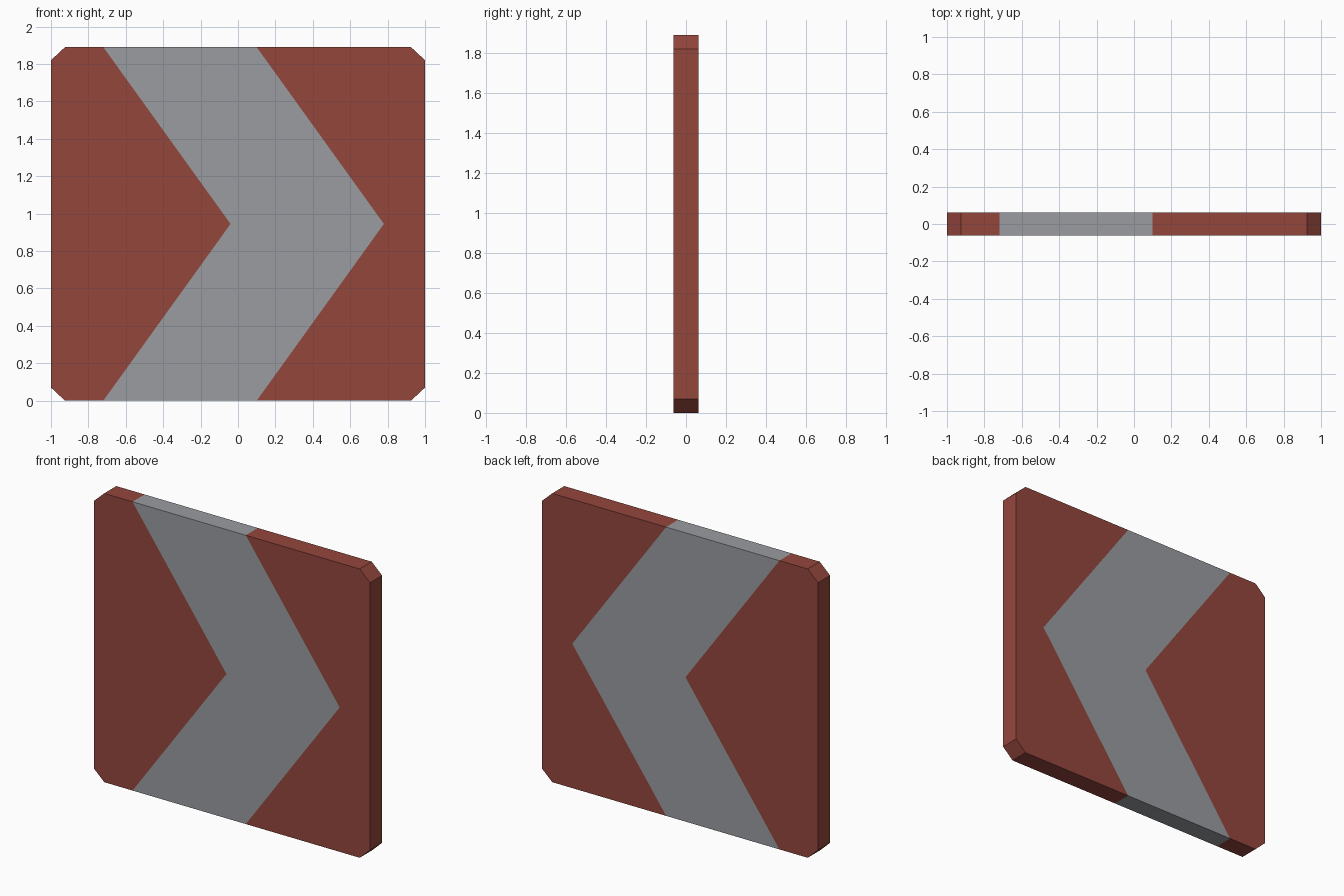
import bpy
import bmesh

if "Cube" in bpy.data.objects:
    bpy.data.objects.remove(bpy.data.objects["Cube"])

H, MID, HALF = 1.89, 0.945, 0.0625   # height, mid height, half thickness
CX, CZ = 0.075, 0.07                 # corner cuts


def material(name, rgb):
    m = bpy.data.materials.new(name)
    m.diffuse_color = (*rgb, 1.0)
    m.use_nodes = True
    m.node_tree.nodes["Principled BSDF"].inputs["Base Color"].default_value = m.diffuse_color
    return m


# Half-plate outlines, left and right of the chevron, and the chevron itself
left = [(-0.72, 0), (-0.04, MID), (-0.72, H), (-1 + CX, H),
        (-1, H - CZ), (-1, CZ), (-1 + CX, 0)]
right = [(0.10, 0), (1 - CX, 0), (1, CZ), (1, H - CZ),
         (1 - CX, H), (0.10, H), (0.78, MID)]
chevron = [left[0], right[0], right[6], right[5], left[2], left[1]]

bm = bmesh.new()
cache = {}


def vert(p, y):
    key = (*p, y)
    if key not in cache:
        cache[key] = bm.verts.new((p[0], y, p[1]))
    return cache[key]


# Front and back faces, plus rim faces wherever an edge is not shared
regions = [(left, 0), (right, 0), (chevron, 1)]
edges = [(a, b) for pts, _ in regions for a, b in zip(pts, pts[1:] + pts[:1])]
for pts, mat in regions:
    bm.faces.new([vert(p, -HALF) for p in pts]).material_index = mat
    bm.faces.new([vert(p, HALF) for p in reversed(pts)]).material_index = mat
    for a, b in zip(pts, pts[1:] + pts[:1]):
        if (b, a) not in edges:
            rim = [vert(b, -HALF), vert(a, -HALF), vert(a, HALF), vert(b, HALF)]
            bm.faces.new(rim).material_index = mat
bmesh.ops.recalc_face_normals(bm, faces=bm.faces[:])

# Sign plate
mesh = bpy.data.meshes.new("chevron_sign_plate")
bm.to_mesh(mesh)
bm.free()
mesh.materials.append(material("brick red", (0.295, 0.062, 0.046)))
mesh.materials.append(material("light grey", (0.32, 0.333, 0.357)))
plate = bpy.data.objects.new("chevron_sign_plate", mesh)
bpy.context.collection.objects.link(plate)
